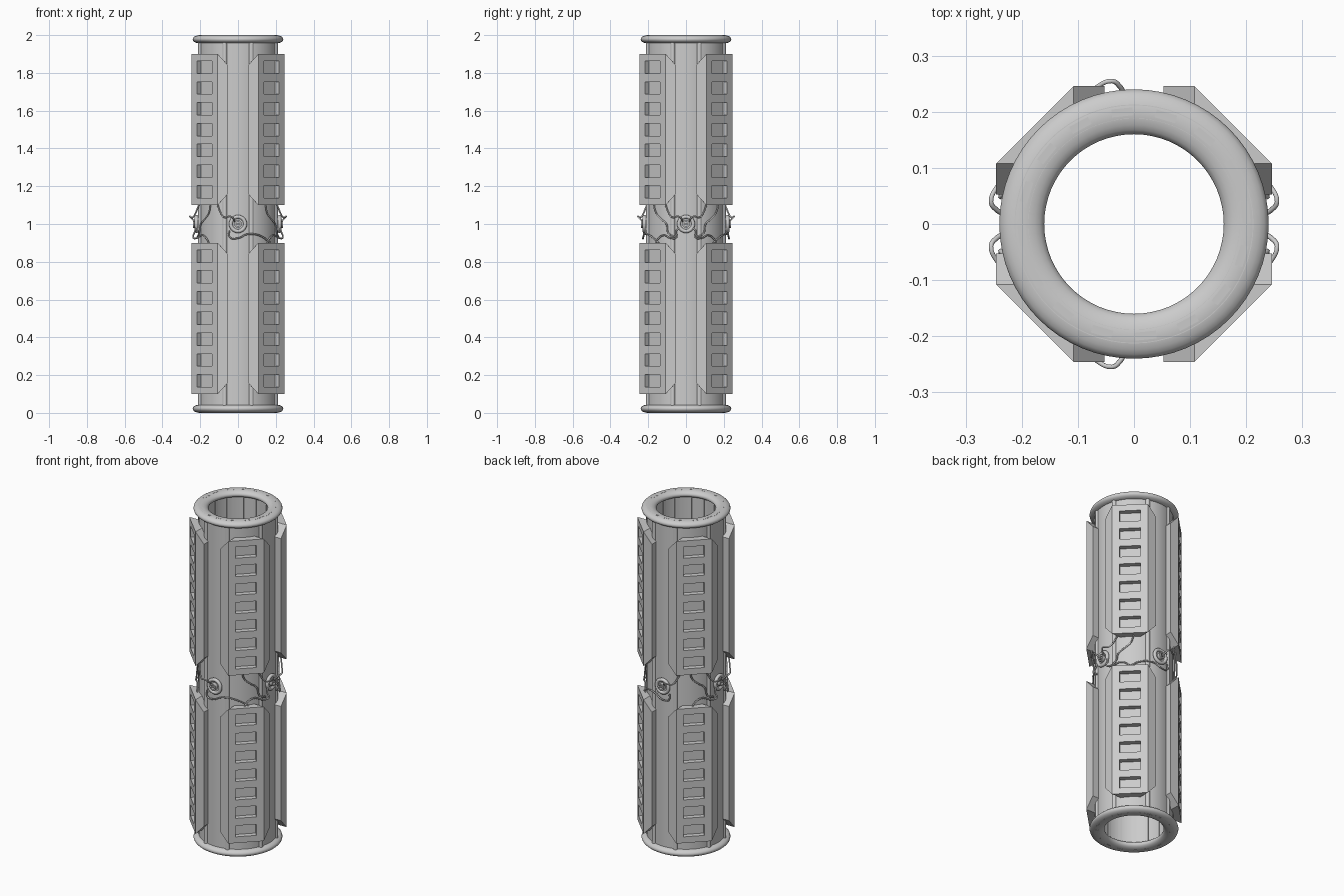
import bpy, bmesh
from math import sin, cos, pi, radians
from mathutils import Matrix, Vector

cube = bpy.data.objects.get("Cube")
if cube:
    bpy.data.objects.remove(cube, do_unlink=True)

grey = bpy.data.materials.new("matte grey metal")
grey.use_nodes = True
COLOUR = (0.6, 0.6, 0.6, 1)
grey.diffuse_color = COLOUR
grey.node_tree.nodes["Principled BSDF"].inputs["Base Color"].default_value = COLOUR


def add(name, data, matrix=Matrix()):
    if not data.materials:
        data.materials.append(grey)
    ob = bpy.data.objects.new(name, data)
    ob.matrix_world = matrix
    bpy.context.collection.objects.link(ob)
    return ob


def to_mesh(bm, name, smooth=False):
    bmesh.ops.recalc_face_normals(bm, faces=bm.faces)
    for e in bm.edges:
        e.smooth = len(e.link_faces) == 2 and e.calc_face_angle(0) < 0.6
    for f in bm.faces:
        f.smooth = smooth
    me = bpy.data.meshes.new(name)
    bm.to_mesh(me)
    bm.free()
    return me


def lathe(name, profile, steps):
    """Closed (radius, height) profile turned about z."""
    bm = bmesh.new()
    rings = [[bm.verts.new((r * cos(2 * pi * i / steps), r * sin(2 * pi * i / steps), z))
              for r, z in profile] for i in range(steps)]
    n = len(profile)
    for i in range(steps):
        a, b = rings[i], rings[(i + 1) % steps]
        for j in range(n):
            k = (j + 1) % n
            bm.faces.new((a[j], b[j], b[k], a[k]))
    return to_mesh(bm, name, True)


def box(name, size):
    bm = bmesh.new()
    bmesh.ops.create_cube(bm, size=1, matrix=Matrix.Diagonal((*size, 1)))
    return to_mesh(bm, name)


def cylinder(name, radius, depth, sides):
    bm = bmesh.new()
    bmesh.ops.create_cone(bm, cap_ends=True, segments=sides, radius1=radius,
                          radius2=radius, depth=depth)
    return to_mesh(bm, name, True)


def oval(radius, half_w, half_h, z=0, n=20):
    return [(radius + half_w * cos(2 * pi * i / n), z + half_h * sin(2 * pi * i / n))
            for i in range(n)]


def turn(degrees, r=0, z=0):
    return Matrix.Rotation(radians(degrees), 4, 'Z') @ Matrix.Translation((r, 0, z))


# Main tube and the rounded collars at its ends
add("tube", lathe("tube", [(0.188, 0.001), (0.213, 0.001), (0.213, 1.999), (0.188, 1.999)], 64))
collar = lathe("collar", oval(0.2, 0.04, 0.022), 64)
for name, z in (("bottom_collar", 0.022), ("top_collar", 1.978)):
    add(name, collar, turn(0, 0, z))

# Small plates let into the collars, and ribs down the bore
plate = box("collar_plate", (0.014, 0.038, 0.006))
rib = box("bore_rib", (0.012, 0.02, 1.94))
for i in range(16):
    a = 6 + 22.5 * i
    add("bore_rib", rib, turn(a, 0.19, 1))
    for z in (0.003, 1.997):
        add("collar_plate", plate, turn(a, 0.2, z))

# Vertical rods in pairs on each side
rod = cylinder("rod", 0.013, 1.94, 12)
for side in range(4):
    for s in (-1, 1):
        add("rod", rod, turn(90 * side + 19.5 * s, 0.21, 1))


def panel_mesh():
    """Folded armour panel facing +x, with a column of recessed windows."""
    bm = bmesh.new()
    half, ends = 0.4, 0.34
    w, face = 0.0975, 0.25
    # half cross-section: front corner, flap edge, flap back, rear
    section = [(face, w, half), (0.211, 0.1364, ends), (0.179, 0.1046, ends), (0.2, 0.048, half)]
    corner = {(s, t): [bm.verts.new((x, s * y, t * h)) for x, y, h in section]
              for s in (-1, 1) for t in (-1, 1)}
    for s in (-1, 1):
        lo, hi = corner[s, -1], corner[s, 1]
        for j in range(3):
            bm.faces.new((lo[j], lo[j + 1], hi[j + 1], hi[j]))
        for end in (lo, hi):
            bm.faces.new(end)
    for t in (-1, 1):
        a, b = corner[-1, t], corner[1, t]
        bm.faces.new((a[0], b[0], b[3], a[3]))
    a, b = corner[-1, -1], corner[-1, 1]
    c, d = corner[1, -1], corner[1, 1]
    bm.faces.new((a[3], c[3], d[3], b[3]))
    # front sheet as a grid so the windows can be pushed in
    ys = [-w, -0.057, 0.057, w]
    zs = [-half] + [0.11 * k + h for k in range(-3, 4) for h in (-0.033, 0.033)] + [half]
    grid = [[bm.verts.new((face, y, z)) for y in ys] for z in zs]
    windows = []
    for j in range(len(zs) - 1):
        for i in range(3):
            f = bm.faces.new((grid[j][i], grid[j][i + 1], grid[j + 1][i + 1], grid[j + 1][i]))
            if i == 1 and j % 2:
                windows.append(f)
    bmesh.ops.remove_doubles(bm, verts=bm.verts, dist=0.0001)
    for f in windows:
        new = bmesh.ops.extrude_face_region(bm, geom=[f])["geom"]
        bmesh.ops.translate(bm, vec=(-0.03, 0, 0),
                            verts=[v for v in new if isinstance(v, bmesh.types.BMVert)])
    bmesh.ops.delete(bm, geom=windows, context='FACES_ONLY')
    return to_mesh(bm, "panel")


panel = panel_mesh()
for tier, z in (("lower", 0.5), ("upper", 1.5)):
    for side in range(4):
        add(tier + "_panel", panel, turn(45 + 90 * side, 0, z))

# Round port in the middle of each side
port_ring = lathe("port_ring", oval(0.038, 0.01, 0.01, n=12), 28)
port_wall = cylinder("port_base", 0.038, 0.03, 28)
port_knob = lathe("port_knob", [(0.012, -0.01), (0.02, -0.01), (0.02, 0.012), (0.012, 0.012)], 20)
port_bar = box("port_bar", (0.006, 0.034, 0.016))
outward = Matrix.Rotation(pi / 2, 4, 'Y')
for side in range(4):
    for name, me, r in (("port_base", port_wall, 0.204), ("port_ring", port_ring, 0.22),
                        ("port_knob", port_knob, 0.226), ("port_bar", port_bar, 0.228)):
        add(name, me, turn(90 * side, r, 1) @ outward)


def wire(name, side, points, flip=1):
    """Thin cable through (angle, radius, height) points about one side."""
    cu = bpy.data.curves.new(name, 'CURVE')
    cu.dimensions = '3D'
    cu.bevel_depth = 0.0045
    cu.bevel_resolution = 1
    cu.resolution_u = 6
    cu.use_fill_caps = True
    sp = cu.splines.new('BEZIER')
    sp.bezier_points.add(len(points) - 1)
    for p, (a, r, z) in zip(sp.bezier_points, points):
        p.co = Vector((r * cos(radians(flip * a)), r * sin(radians(flip * a)), z))
        p.handle_left_type = p.handle_right_type = 'AUTO'
    add(name, cu, turn(side))


# Loose cables round the waist
claw = [(4, 0.225, 1.01), (6, 0.247, 1.03), (9, 0.258, 1.04), (17, 0.25, 1.035),
        (24, 0.24, 1.07), (29, 0.23, 1.12)]
droop = [(8, 0.225, 0.985), (13, 0.235, 0.96), (12, 0.243, 0.93), (20, 0.235, 0.925),
         (32, 0.222, 0.94), (42, 0.222, 0.92), (48, 0.225, 0.88)]
sweep = [(13, 0.222, 0.93), (24, 0.226, 0.95), (28, 0.222, 1.0), (38, 0.22, 1.03),
         (46, 0.222, 1.06), (50, 0.226, 1.12)]
for side in (0, 180):
    for flip in (-1, 1):
        wire("claw_cable", side, claw, flip)
        wire("low_cable", side, droop, flip)
        wire("high_cable", side, sweep, flip)
# front and back carry one upper loop each, on the right-hand side
for side, flip in ((-90, -1), (90, 1)):
    wire("claw_cable", side, claw, flip)
    crossing = [(12, 0.226, 0.965), (11, 0.23, 0.93), (0, 0.228, 0.925), (-12, 0.225, 0.945),
                (-30, 0.222, 0.94), (-50, 0.225, 0.9)]
    wire("crossing_cable", side, crossing, flip)
